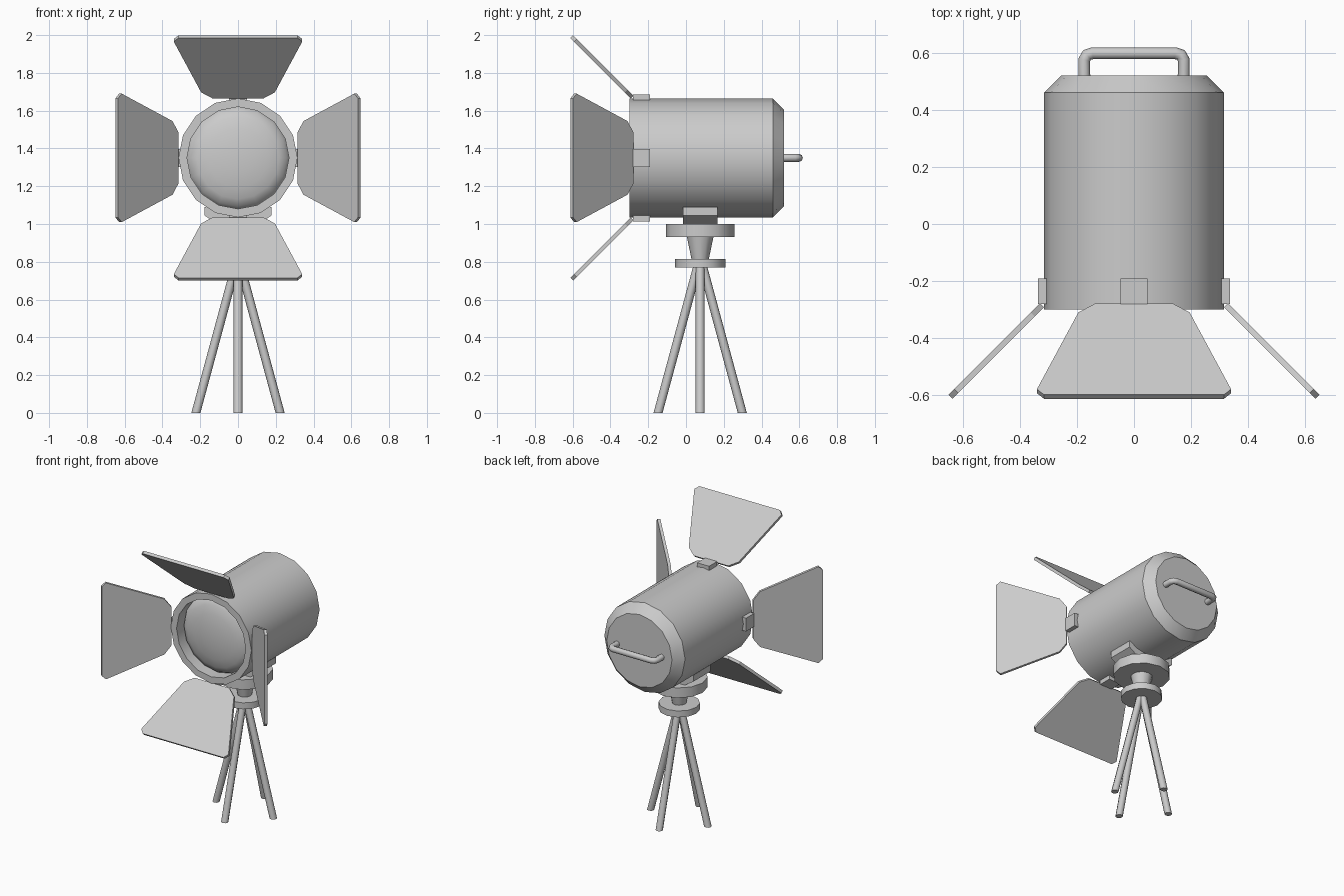
import bpy, bmesh
from math import pi, cos, sin, radians, sqrt
from mathutils import Matrix, Vector

if "Cube" in bpy.data.objects:
    bpy.data.objects.remove(bpy.data.objects["Cube"])

LAMP_Z = 1.35      # height of the lamp axis
STAND_Y = 0.075    # stand axis


def finish(name, bm, matrix=Matrix(), smooth=True):
    bmesh.ops.remove_doubles(bm, verts=bm.verts, dist=1e-5)
    bmesh.ops.recalc_face_normals(bm, faces=bm.faces)
    bm.transform(matrix)
    mesh = bpy.data.meshes.new(name)
    bm.to_mesh(mesh)
    bm.free()
    ob = bpy.data.objects.new(name, mesh)
    bpy.context.collection.objects.link(ob)
    if smooth:
        bpy.ops.object.select_all(action='DESELECT')
        ob.select_set(True)
        bpy.context.view_layer.objects.active = ob
        bpy.ops.object.shade_smooth_by_angle(angle=radians(32))
    return ob


def lathe(name, profile, sides, matrix):
    """Revolve (radius, height) points around z."""
    bm = bmesh.new()
    verts = [bm.verts.new((r, 0, h)) for r, h in profile]
    edges = [bm.edges.new(p) for p in zip(verts, verts[1:])]
    bmesh.ops.spin(bm, geom=verts + edges, cent=(0, 0, 0), axis=(0, 0, 1),
                   angle=2 * pi, steps=sides)
    return finish(name, bm, matrix)


def prism(name, points, offset, matrix=Matrix()):
    """Extrude a flat outline along the offset vector."""
    bm = bmesh.new()
    face = bm.faces.new([bm.verts.new(p) for p in points])
    res = bmesh.ops.extrude_face_region(bm, geom=[face], use_keep_orig=True)
    moved = [g for g in res['geom'] if isinstance(g, bmesh.types.BMVert)]
    bmesh.ops.translate(bm, verts=moved, vec=offset)
    return finish(name, bm, matrix, smooth=False)


# Lamp housing with hollow rim, and the domed lens inside it
axis = Matrix.Translation((0, 0, LAMP_Z)) @ Matrix.Rotation(-pi / 2, 4, 'X')
lathe("housing", [(0, 0.52), (0.255, 0.52), (0.315, 0.46), (0.315, -0.30),
                  (0.27, -0.30), (0.27, -0.20)], 16, axis)
dome = [(0.27 * cos(a), -0.215 - 0.07 * sin(a))
        for a in [i * pi / 10 for i in range(5)]] + [(0, -0.285)]
lathe("lens", dome, 16, axis)

# Four barn doors with their hinge tabs
out = Vector((0, -1, 1)).normalized()
normal = Vector((0, 1, 1)).normalized()
half = [(0.135, 0), (0.195, 0.045), (0.34, 0.425), (0.315, 0.4525)]
outline = half + [(-w, t) for w, t in reversed(half)]
hinge = Vector((0, -0.285, 0.322)) - normal * 0.01
door = [hinge + out * t + Vector((w, 0, 0)) for w, t in outline]
tab = [(-0.047, -0.28, 0.30), (0.047, -0.28, 0.30),
       (0.047, -0.19, 0.30), (-0.047, -0.19, 0.30)]
for i, side in enumerate(("top", "right", "bottom", "left")):
    m = Matrix.Translation((0, 0, LAMP_Z)) @ Matrix.Rotation(i * pi / 2, 4, 'Y')
    prism("barn_door_" + side, door, normal * 0.02, m)
    prism("hinge_" + side, tab, (0, 0, 0.036), m)

# Rear handle
curve = bpy.data.curves.new("rear_handle", 'CURVE')
curve.dimensions = '3D'
curve.bevel_depth = 0.021
curve.bevel_resolution = 2
curve.use_fill_caps = True
path = [(-0.174, 0.50), (-0.174, 0.575), (-0.165, 0.592), (-0.145, 0.598)]
path += [(-x, y) for x, y in reversed(path)]
spline = curve.splines.new('POLY')
spline.points.add(len(path) - 1)
for p, (x, y) in zip(spline.points, path):
    p.co = (x, y, LAMP_Z, 1)
handle = bpy.data.objects.new("rear_handle", curve)
bpy.context.collection.objects.link(handle)
bpy.ops.object.select_all(action='DESELECT')
handle.select_set(True)
bpy.context.view_layer.objects.active = handle
bpy.ops.object.convert(target='MESH')
bpy.ops.object.shade_smooth_by_angle(angle=radians(50))

# Cradle under the housing
cradle = [(0.178, 1.09), (0.178, 1.045), (0.10, 0.995),
          (-0.10, 0.995), (-0.178, 1.045), (-0.178, 1.09)]
prism("cradle", [(x, -0.017, z) for x, z in cradle], (0, 0.185, 0))

# Stand head: upper disc, tapered neck, lower disc
stand = Matrix.Translation((0, STAND_Y, 0))
lathe("stand_head", [(0, 1.0), (0.182, 1.0), (0.182, 0.93), (0.07, 0.93),
                     (0.046, 0.815), (0.133, 0.815), (0.133, 0.77),
                     (0, 0.77)], 12, stand)

# Four splayed legs, cut level at the floor
ring = [(0.024 * cos(i * pi / 4), 0.024 * sin(i * pi / 4)) for i in range(8)]
for i, side in enumerate(("right", "back", "left", "front")):
    leg = prism("leg_" + side, [(0.223 + x, y, 0) for x, y in ring],
                (-0.211, 0, 0.78), stand @ Matrix.Rotation(i * pi / 2, 4, 'Z'))
    bpy.ops.object.select_all(action='DESELECT')
    leg.select_set(True)
    bpy.context.view_layer.objects.active = leg
    bpy.ops.object.shade_smooth_by_angle(angle=radians(50))
